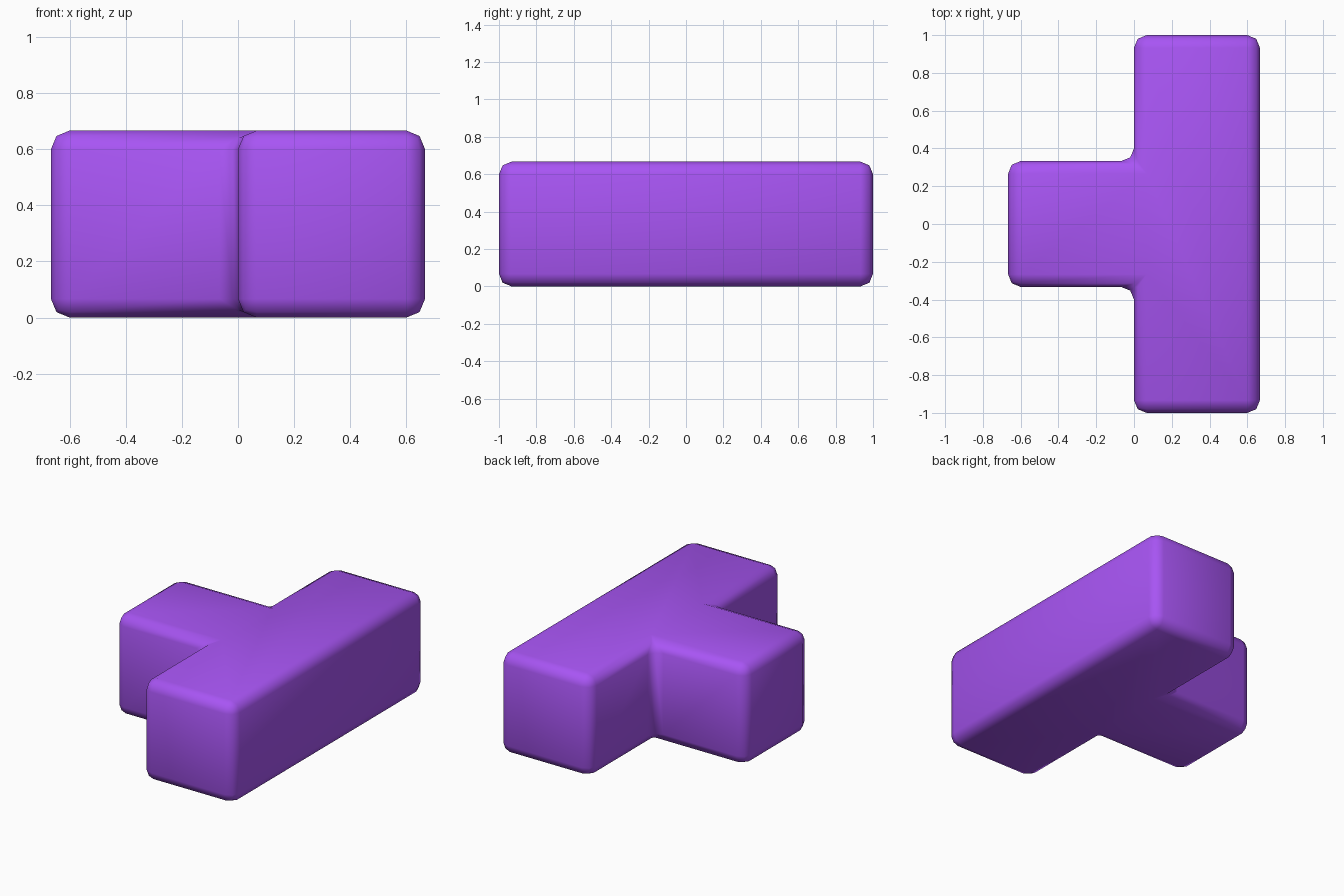
import bpy, bmesh

if "Cube" in bpy.data.objects:
    bpy.data.objects.remove(bpy.data.objects["Cube"])

U = 2 / 3   # side of one cube in the T-shaped block
H = U / 2

# T-shaped outline, seen from above
outline = [(0, -1), (U, -1), (U, 1), (0, 1),
           (0, H), (-U, H), (-U, -H), (0, -H)]

# extrude the outline upwards
bm = bmesh.new()
base = bm.faces.new([bm.verts.new((x, y, 0)) for x, y in outline])
top = bmesh.ops.extrude_face_region(bm, geom=[base], use_keep_orig=True)
bmesh.ops.translate(bm, vec=(0, 0, U),
                    verts=[g for g in top["geom"] if isinstance(g, bmesh.types.BMVert)])
bmesh.ops.recalc_face_normals(bm, faces=bm.faces)
for f in bm.faces:
    f.smooth = True
mesh = bpy.data.meshes.new("t_block")
bm.to_mesh(mesh)
bm.free()

block = bpy.data.objects.new("t_block", mesh)
bpy.context.collection.objects.link(block)

# rounded edges, including the inner corners
bevel = block.modifiers.new("rounded_edges", "BEVEL")
bevel.width = 0.067
bevel.segments = 2
bevel.limit_method = "ANGLE"

# purple plastic
mat = bpy.data.materials.new("purple")
mat.diffuse_color = (0.39, 0.09, 0.9, 1)
mat.use_nodes = True
mat.node_tree.nodes["Principled BSDF"].inputs["Base Color"].default_value = mat.diffuse_color
mesh.materials.append(mat)
